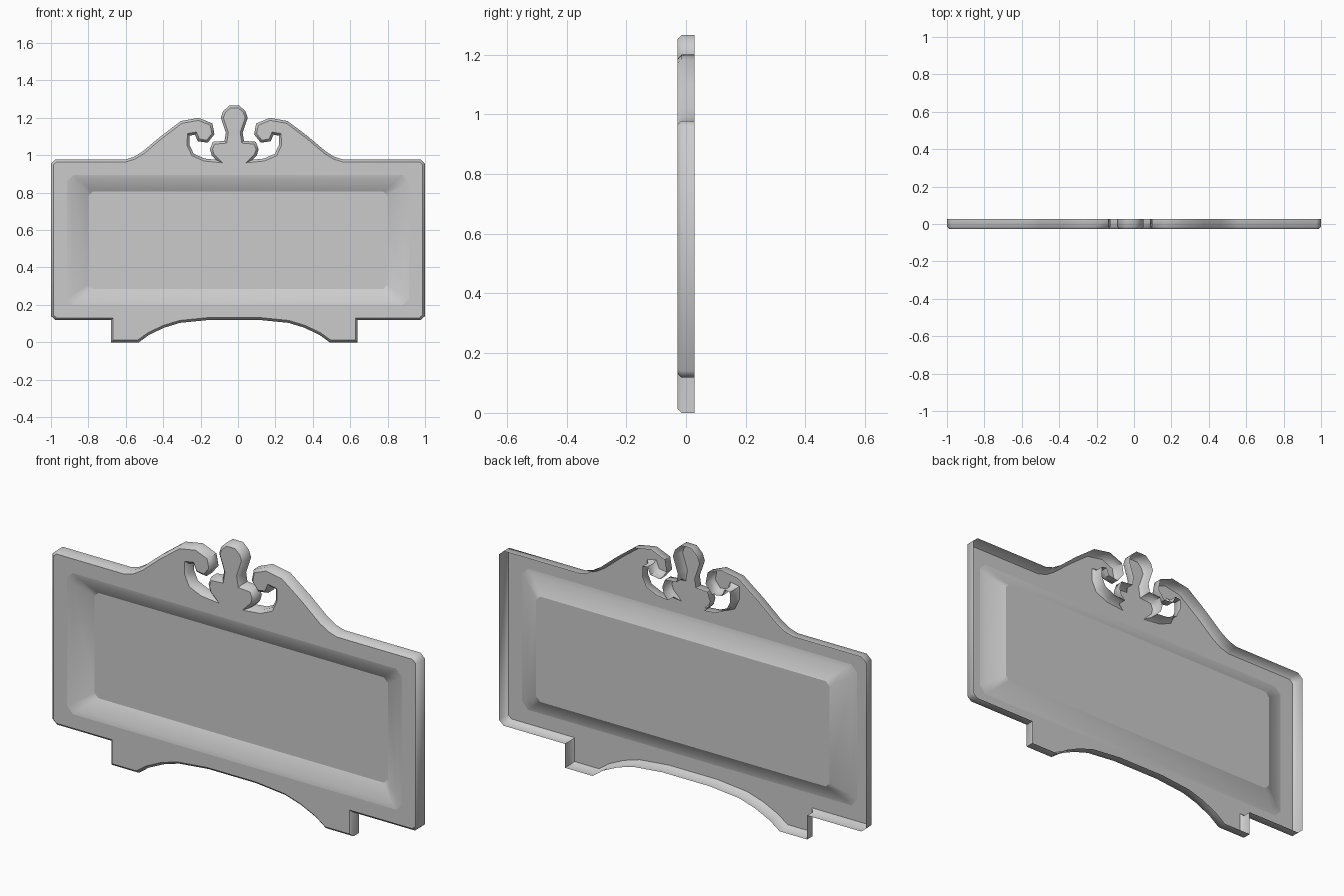
import bpy, bmesh, math

cube = bpy.data.objects.get("Cube")
if cube:
    bpy.data.objects.remove(cube, do_unlink=True)

FRONT, BACK = -0.028, 0.028
BEVEL = 0.013
CENTRE = -0.02          # the crest and foot sit slightly off the middle

# Half outline: finial, urn, scroll and shoulder, as (distance from centre, z)
crest = [
    (0.028, 1.265), (0.06, 1.235), (0.072, 1.2), (0.045, 1.12), (0.052, 1.077),
    (0.115, 1.072), (0.13, 1.032), (0.12, 0.998), (0.098, 0.976),
    (0.158, 0.982), (0.217, 1.008), (0.239, 1.055), (0.238, 1.105), (0.21, 1.11),
    (0.195, 1.075), (0.142, 1.067), (0.106, 1.112), (0.117, 1.17), (0.19, 1.2),
    (0.285, 1.183), (0.395, 1.1), (0.49, 1.02), (0.535, 0.992), (0.58, 0.978),
]
# Clipped corners of the board, then the foot and its arch
board = [(0.975, 0.978), (1, 0.955), (1, 0.14), (0.975, 0.118)]
foot = [(0.66, 0.118), (0.66, 0), (0.51, 0), (0.455, 0.04), (0.375, 0.078),
        (0.29, 0.104), (0.13, 0.12)]


def half(side):
    shift = lambda pts: [(CENTRE + side * d, z) for d, z in pts]
    return shift(crest) + [(side * x, z) for x, z in board] + shift(foot)


def loop(bm, pts, y):
    return [bm.verts.new((x, y, z)) for x, z in pts]


def clipped_rect(x, low, high, c):
    """Rectangle with clipped corners."""
    return [(-x + c, low), (x - c, low), (x, low + c), (x, high - c),
            (x - c, high), (-x + c, high), (-x, high - c), (-x, low + c)]


bm = bmesh.new()

# Front outline with a bevelled rim
outline = half(1) + half(-1)[::-1]
face = bm.faces.new(loop(bm, outline, FRONT + BEVEL))
face.normal_update()
if face.normal.y > 0:
    face.normal_flip()
rim = list(face.edges)
bmesh.ops.inset_region(bm, faces=[face], thickness=BEVEL, use_boundary=True,
                       use_even_offset=True)
for v in face.verts:
    v.co.y = FRONT
inner = list(face.edges)
bmesh.ops.delete(bm, geom=[face], context='FACES_ONLY')

# Side wall, open at the back
rim = [e for e in bm.edges if all(abs(v.co.y - FRONT - BEVEL) < 1e-5 for v in e.verts)]
wall = bmesh.ops.extrude_edge_only(bm, edges=rim)["geom"]
for v in wall:
    if isinstance(v, bmesh.types.BMVert):
        v.co.y = BACK

# Sunken panel: lip, slope and flat floor
rings = [loop(bm, clipped_rect(*size), y) for size, y in (
    ((0.913, 0.2, 0.895, 0.032), FRONT),
    ((0.885, 0.222, 0.872, 0.03), FRONT + 0.006),
    ((0.8, 0.286, 0.805, 0.022), 0.024))]
for a, b in zip(rings, rings[1:]):
    for i in range(len(a)):
        j = (i + 1) % len(a)
        bm.faces.new((a[i], a[j], b[j], b[i]))
floor = bm.faces.new(rings[-1])

# Flat front between the rim and the panel
hole = [bm.edges.get((a, b)) for a, b in zip(rings[0], rings[0][1:] + rings[0][:1])]
inner = [e for e in bm.edges if e.is_boundary
         and all(abs(v.co.y - FRONT) < 1e-5 for v in e.verts) and e not in hole]
bmesh.ops.triangle_fill(bm, edges=inner + hole, use_beauty=True, normal=(0, -1, 0))

bmesh.ops.recalc_face_normals(bm, faces=bm.faces)
floor.normal_update()
if floor.normal.y > 0:
    bmesh.ops.reverse_faces(bm, faces=bm.faces)
bm.normal_update()

# Smooth shading, kept crisp around flat areas and hard corners
is_flat = lambda f: abs(f.normal.y) > 0.995
for f in bm.faces:
    f.smooth = True
for e in bm.edges:
    if len(e.link_faces) == 2:
        p, q = e.link_faces
        e.smooth = is_flat(p) == is_flat(q) and e.calc_face_angle(0) < math.radians(50)

mesh = bpy.data.meshes.new("sign_board")
bm.to_mesh(mesh)
bm.free()
sign = bpy.data.objects.new("sign_board", mesh)
bpy.context.collection.objects.link(sign)

# Plain grey finish
grey = bpy.data.materials.new("plain_grey")
grey.use_nodes = True
colour = (0.6, 0.6, 0.6, 1)
grey.diffuse_color = colour
grey.node_tree.nodes["Principled BSDF"].inputs["Base Color"].default_value = colour
mesh.materials.append(grey)
